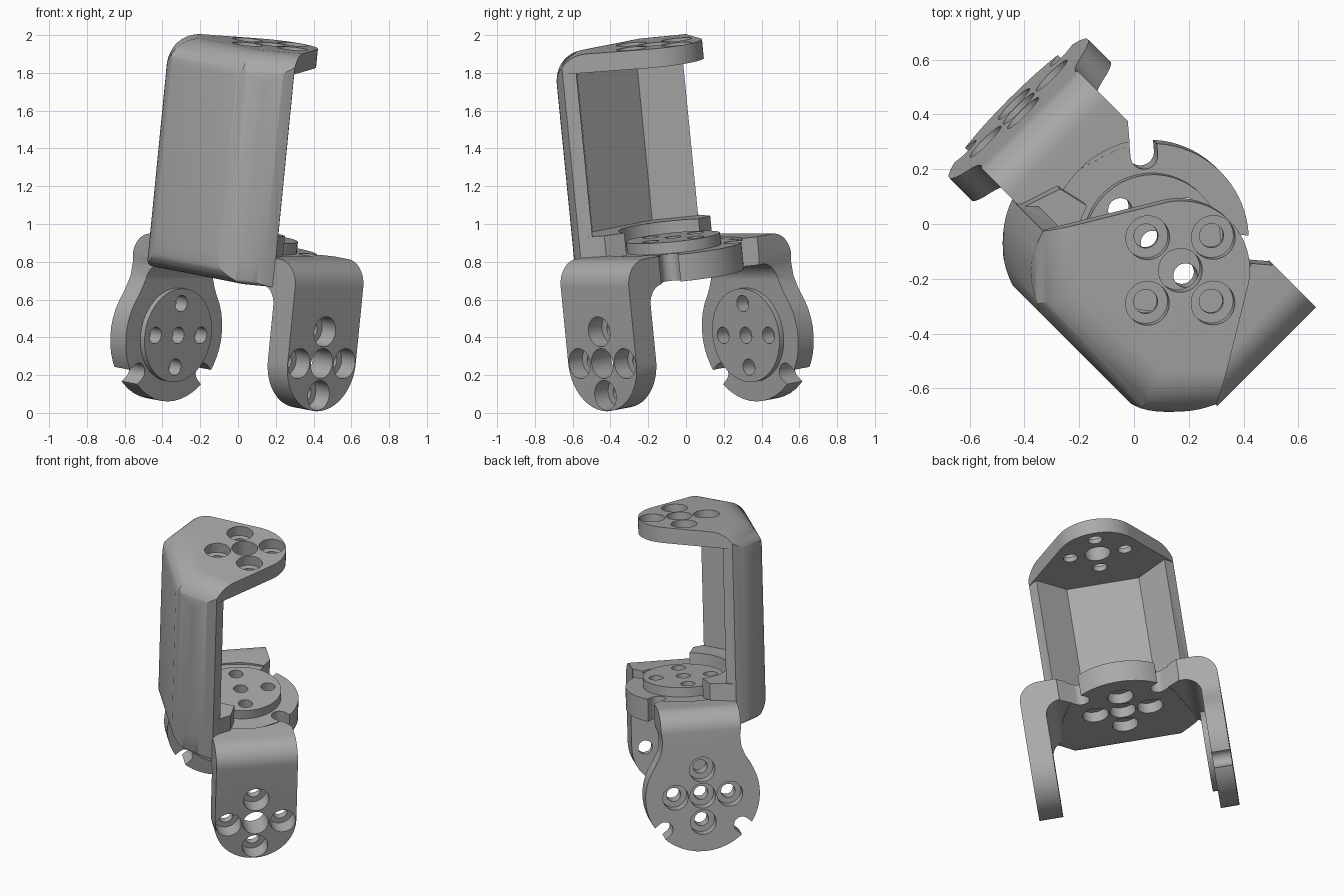
import bpy, bmesh
from math import sin, cos, radians, pi
from mathutils import Matrix, Vector

cube = bpy.data.objects.get("Cube")
if cube:
    bpy.data.objects.remove(cube, do_unlink=True)

grey = bpy.data.materials.new("grey_plastic")
grey.use_nodes = True
grey.diffuse_color = (0.4, 0.4, 0.4, 1)
grey.node_tree.nodes["Principled BSDF"].inputs["Base Color"].default_value = (0.4, 0.4, 0.4, 1)

X, Y, Z = Vector((1, 0, 0)), Vector((0, 1, 0)), Vector((0, 0, 1))
ZERO = Vector((0, 0, 0))


def frame(z, y, origin=ZERO):
    """Placement whose local z and y point along the given directions."""
    m = Matrix((y.cross(z), y, z)).transposed().to_4x4()
    m.translation = origin
    return m


def arc(r, a, b, cx=0, cy=0, n=32):
    return [(cx + r * cos(radians(a + (b - a) * i / n)),
             cy + r * sin(radians(a + (b - a) * i / n))) for i in range(n + 1)]


def disc(r, cx=0, cy=0):
    return arc(r, 2, 362, cx, cy, 48)[:-1]


def mirrored(points):
    """Close an outline with its mirror image in x."""
    return points + [(-x, y) for x, y in reversed(points)]


def prism(name, points, z0, z1, place=Matrix()):
    bm = bmesh.new()
    bottom = [bm.verts.new((x, y, z0)) for x, y in points]
    top = [bm.verts.new((x, y, z1)) for x, y in points]
    bm.faces.new(bottom[::-1])
    bm.faces.new(top)
    for i in range(len(points)):
        bm.faces.new((bottom[i - 1], bottom[i], top[i], top[i - 1]))
    bm.transform(place)
    bm.normal_update()
    # Turn the faces outward
    if bm.calc_volume(signed=True) < 0:
        bmesh.ops.reverse_faces(bm, faces=bm.faces)
    mesh = bpy.data.meshes.new(name)
    bm.to_mesh(mesh)
    bm.free()
    mesh.materials.append(grey)
    obj = bpy.data.objects.new(name, mesh)
    bpy.context.collection.objects.link(obj)
    return obj


def combine(targets, tool, operation):
    """Apply a boolean to each target, then discard the tool."""
    for obj in targets:
        mod = obj.modifiers.new("bool", 'BOOLEAN')
        mod.operation, mod.solver, mod.object = operation, 'EXACT', tool
        bpy.context.view_layer.update()
        deps = bpy.context.evaluated_depsgraph_get()
        mesh = bpy.data.meshes.new_from_object(obj.evaluated_get(deps))
        obj.modifiers.clear()
        obj.data = mesh
    bpy.data.objects.remove(tool, do_unlink=True)


def cut(targets, points, z0, z1, place):
    combine(targets, prism("cutter", points, z0, z1, place), 'DIFFERENCE')


# Shared sizes of the two U-shaped brackets
OUT, IN, PLATE = 0.617, 0.468, 0.5
HEAD, FLANGE = 0.255, 0.358
MID = Vector((0, 0, 1.005))
side_plain, side_horn = frame(X, -Z), frame(-X, -Z)
top_plain, base_horn = frame(Z, Y, MID), frame(-Z, Y, MID)


# Lower bracket: an arch trimmed to a plain arm and a flanged arm
def arch_half(inner):
    return (arc(0.1, 90, 0, inner - 0.1, 0.29, 12) + [(inner, -0.5), (OUT, -0.5)]
            + arc(0.13, 0, 90, OUT - 0.13, 0.41, 12))


arch = arch_half(IN) + [(-x, y) for x, y in reversed(arch_half(PLATE))]
plain_outline = [(HEAD, -1)] + arc(HEAD, 0, 180) + [(-HEAD, -1)]
horn_outline = ([(0.25, -1.1), (0.25, -0.42), (0.243, -0.37), (0.25, -0.3), (0.27, -0.25)]
                + arc(FLANGE, -35, 215)
                + [(-0.27, -0.25), (-0.25, -0.3), (-0.243, -0.37), (-0.25, -0.42),
                   (-0.25, -1.1)])
lower = prism("lower_bracket", arch, -0.6, 0.6, frame(-Y, Z))
trim = prism("trim", plain_outline, -0.3, 1, side_plain)
combine([trim], prism("horn_trim", horn_outline, -0.2, 1.1, side_horn), 'UNION')
combine([lower], trim, 'INTERSECT')
# Round seat for the base flange
cut([lower], disc(0.375), 0.528, 0.7, Matrix())

# Upper bracket: folded column with curved corners, top plate and base plate
TOP = 1.622
corner = arc(0.36, -19, -69, 0.11, -0.135, 10)
upper = prism("upper_bracket",
              mirrored([(0.225, -0.37), (0.4, -0.2)] + corner), 0.386, TOP)
web = mirrored(corner)[::-1]
for name, radius, start, z0, z1 in (("top_plate", HEAD, 30, 1.522, TOP),
                                    ("base_plate", FLANGE, 17, 0.386, 0.53)):
    plate = prism(name, web + arc(radius, start, 180 - start), z0, z1)
    combine([upper], plate, 'UNION')

# Raised rim behind the base horn
rim = prism("rim", arc(0.285, -18, -165) + [(-0.39, -0.1), (-0.44, -0.25), (-0.23, -0.42),
                                            (0.23, -0.42), (0.43, -0.25), (0.38, -0.13)],
            0.49, 0.65)
combine([upper], rim, 'UNION')

# Soft top and bottom folds on the three outer walls
for turn, reach, foot in ((0, 0.475, 0.12), (45, 0.534, 0.04), (-45, 0.534, 0.04)):
    envelope = ([(2, 0.386), (2, TOP)]
                + arc(0.17, 90, 180, 0.17 - reach, TOP - 0.17, 12)
                + arc(foot, 180, 270, foot - reach, 0.386 + foot, 8))
    tool = prism("envelope", envelope, -2, 2,
                 Matrix.Rotation(radians(turn), 4, 'Z') @ frame(X, Z))
    combine([upper], tool, 'INTERSECT')

# Servo horn discs on the inner faces
side_disc = prism("side_horn_disc", disc(0.25), IN, 0.505, side_horn)
base_disc = prism("base_horn_disc", disc(0.25), 0.415, 0.48, base_horn)

# Screw holes, countersunk from outside; plain arms have a wide centre hole
ring = [(0.17, 0), (-0.17, 0), (0, 0.17), (0, -0.17)]
for targets, place, horn, sink in (([lower], side_plain, False, 0.515),
                                   ([upper], top_plain, False, 0.55),
                                   ([lower, side_disc], side_horn, True, 0.55),
                                   ([upper, lower, base_disc], base_horn, True, 0.55)):
    for x, y in [(0, 0)] + ring:
        wide = not horn and (x, y) == (0, 0)
        cut(targets, disc(0.08 if wide else 0.044, x, y), 0.38, 0.72, place)
        if not wide:
            cut([t for t in targets if "disc" not in t.name],
                disc(0.08, x, y), sink, 0.7, place)

# Cable notches in the flanges
slot = arc(0.05, 90, 270, 0.315, 0, 16) + [(0.45, -0.05), (0.45, 0.05)]
for targets, place in (([lower], side_horn), ([lower, upper], base_horn)):
    for angle in (40, 140):
        cut(targets, slot, 0.4, 0.75, place @ Matrix.Rotation(radians(angle), 4, 'Z'))

# Tilt the whole assembly into its resting pose
tilt = radians(7.93)
pose = (Matrix.Translation((0.011, -0.011, 0.346))
        @ Matrix.Rotation(-pi / 4, 4, 'Z') @ Matrix.Rotation(tilt, 4, 'Y'))
bpy.ops.object.select_all(action='DESELECT')
for obj in (lower, upper, side_disc, base_disc):
    obj.data.transform(pose)
    obj.select_set(True)
bpy.context.view_layer.objects.active = lower
bpy.ops.object.shade_smooth_by_angle(angle=radians(30))
